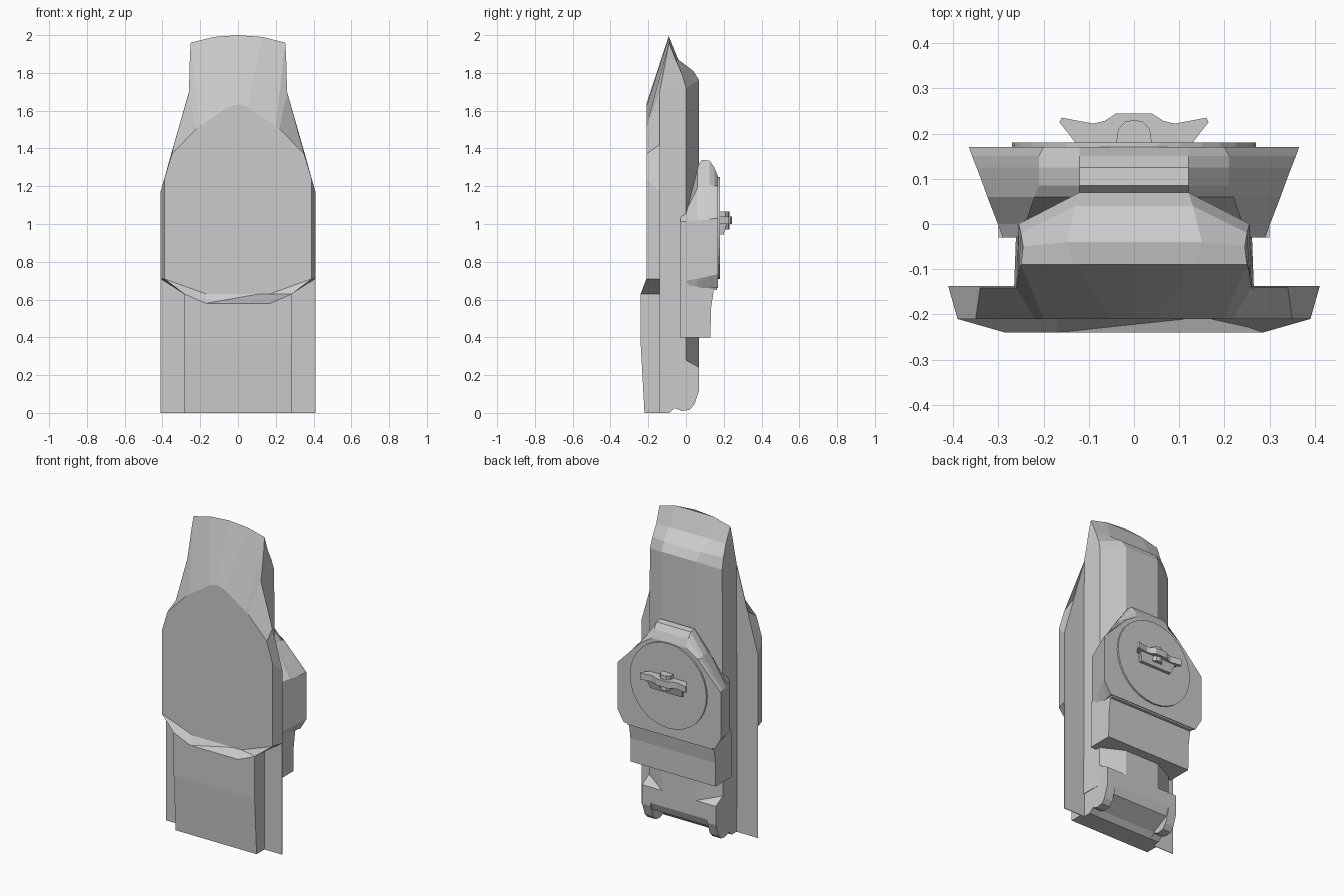
import bpy, bmesh, math

if "Cube" in bpy.data.objects:
    bpy.data.objects.remove(bpy.data.objects["Cube"])


def finish(name, bm):
    bmesh.ops.remove_doubles(bm, verts=bm.verts, dist=0.0005)
    bmesh.ops.recalc_face_normals(bm, faces=bm.faces)
    me = bpy.data.meshes.new(name)
    bm.to_mesh(me)
    bm.free()
    ob = bpy.data.objects.new(name, me)
    bpy.context.collection.objects.link(ob)
    return ob


def loft(name, halves, cap_start=True, cap_end=True):
    """Join rings; each ring is given as its +x half and mirrored."""
    bm = bmesh.new()
    rings = []
    for half in halves:
        full = half + [(-x, y, z) for x, y, z in reversed(half) if x > 0]
        rings.append([bm.verts.new(p) for p in full])
    n = len(rings[0])
    for a, b in zip(rings, rings[1:]):
        for i in range(n):
            j = (i + 1) % n
            bm.faces.new((a[i], a[j], b[j], b[i]))
    if cap_start:
        bm.faces.new(rings[0])
    if cap_end:
        bm.faces.new(rings[-1])
    return finish(name, bm)


def prism_x(name, profile, x0, x1):
    """Extrude a (y, z) profile along x."""
    bm = bmesh.new()
    a = [bm.verts.new((x0, y, z)) for y, z in profile]
    b = [bm.verts.new((x1, y, z)) for y, z in profile]
    n = len(a)
    for i in range(n):
        j = (i + 1) % n
        bm.faces.new((a[i], a[j], b[j], b[i]))
    bm.faces.new(a)
    bm.faces.new(b)
    return finish(name, bm)


def at_y(y, pts):
    return [(x, y, z) for x, z in pts]


def at_z(z, pts):
    return [(x, y, z) for x, y in pts]


# Raised front shield, sloping back to the outline and the top ridge
shield_face = at_y(-0.21, [(0, .63), (.17, .63), (.39, .71), (.39, 1.24), (.35, 1.37),
                           (.22, 1.505), (.2, 1.52), (.05, 1.62), (0, 1.635)])
shield_rim = at_y(-0.14, [(0, .63), (.17, .63), (.41, .71), (.41, 1.17), (.34, 1.42), (.26, 1.7)])
shield_rim += [(.25, -.09, 1.96), (.13, -.09, 1.99), (0, -.09, 2.0)]
loft("front_shield", [shield_face, shield_rim], cap_end=False)

# Thin flange behind the shield
flange = [(.41, 0), (.41, 1.17), (.26, 1.7)]
loft("back_flange", [at_y(-.141, flange), at_y(-.137, flange)])

# Lower front panel and the chamfered lip under the shield
panel = lambda y, z: at_z(z, [(.285, -.14), (.285, y), (.17, y)])
loft("lower_panel", [panel(-.22, 0), panel(-.24, .36),
                     [(.285, -.14, .63), (.285, -.24, .63), (.17, -.24, .58)]])
loft("shield_lip", [
    [(0, -.24, .58), (.17, -.24, .58), (.285, -.24, .63), (.285, -.14, .63)],
    [(0, -.21, .63), (.17, -.21, .63), (.39, -.21, .71), (.41, -.14, .71)]],
    cap_start=False, cap_end=False)

# Rear body with a tapering top
loft("rear_body", [
    at_z(.15, [(.265, -.14), (.26, 0), (.12, .07)]),
    [(.26, -.14, 1.7), (.255, 0, 1.72), (.12, .07, 1.76)],
    [(.257, -.12, 1.8), (.25, -.02, 1.79), (.13, .04, 1.81)],
    [(.255, -.105, 1.88), (.245, -.05, 1.86), (.15, -.04, 1.87)],
    [(.25, -.09, 1.96), (.25, -.09, 1.96), (.13, -.09, 1.99)]])

# Foot: rounded ears each side with a recessed middle
ear = [(-.14, 0), (-.09, 0), (-.06, .025), (-.02, .01), (.02, .017), (.045, .045),
       (.07, .12), (.07, .24), (0, .28), (-.14, .28)]
for side, s in (("left", -1), ("right", 1)):
    prism_x("foot_ear_" + side, ear, s * .2, s * .26)
prism_x("foot_middle", [(-.14, 0), (-.09, 0), (-.06, .03), (.05, .09), (.07, .14),
                        (.07, .24), (0, .28), (-.14, .28)], -.2, .2)

# Rear housing flaring backwards
loft("rear_housing", [
    at_y(-.03, [(.285, .66), (.29, .69), (.29, 1.01), (.25, 1.04), (.12, 1.08)]),
    at_y(0, [(.29, .66), (.301, .7), (.301, 1.015), (.24, 1.07), (.12, 1.1)]),
    at_y(.06, [(.295, .66), (.324, .71), (.324, 1.02), (.22, 1.19), (.12, 1.31)]),
    at_y(.085, [(.30, .66), (.333, .715), (.333, 1.02), (.21, 1.21), (.12, 1.34)]),
    at_y(.125, [(.305, .66), (.348, .725), (.348, 1.025), (.21, 1.21), (.12, 1.335)]),
    at_y(.15, [(.31, .66), (.358, .73), (.358, 1.03), (.21, 1.2), (.12, 1.3)]),
    at_y(.17, [(.32, .66), (.365, .735), (.365, 1.03), (.2, 1.2), (.12, 1.25)])])
prism_x("housing_skirt", [(-.03, .7), (.165, .7), (.165, .65), (.147, .65), (.132, .55),
                          (.13, .4), (-.03, .4)], -.3, .3)

# Round dial on the housing
bpy.ops.mesh.primitive_cylinder_add(vertices=32, radius=.27, depth=.02,
                                    location=(0, .17, .98), rotation=(math.pi / 2, 0, 0))
bpy.context.object.name = "dial"

# Winged handle on the dial
wing = [(0, .175), (.13, .18), (.145, .2), (.165, .225), (.16, .235), (.09, .222),
        (.065, .228), (.04, .244), (0, .244)]
loft("handle_wing", [at_z(1.0, wing), at_z(1.04, wing)])
arch = [(.04, .175), (.035, .21), (.02, .226), (0, .23)]
loft("handle_boss", [at_z(.97, arch), at_z(1.065, arch)])
bar = [(.11, .175), (.13, .215)]
loft("handle_bar", [at_z(.945, [(.11, .175), (.11, .2)]), at_z(1.0, bar)])
